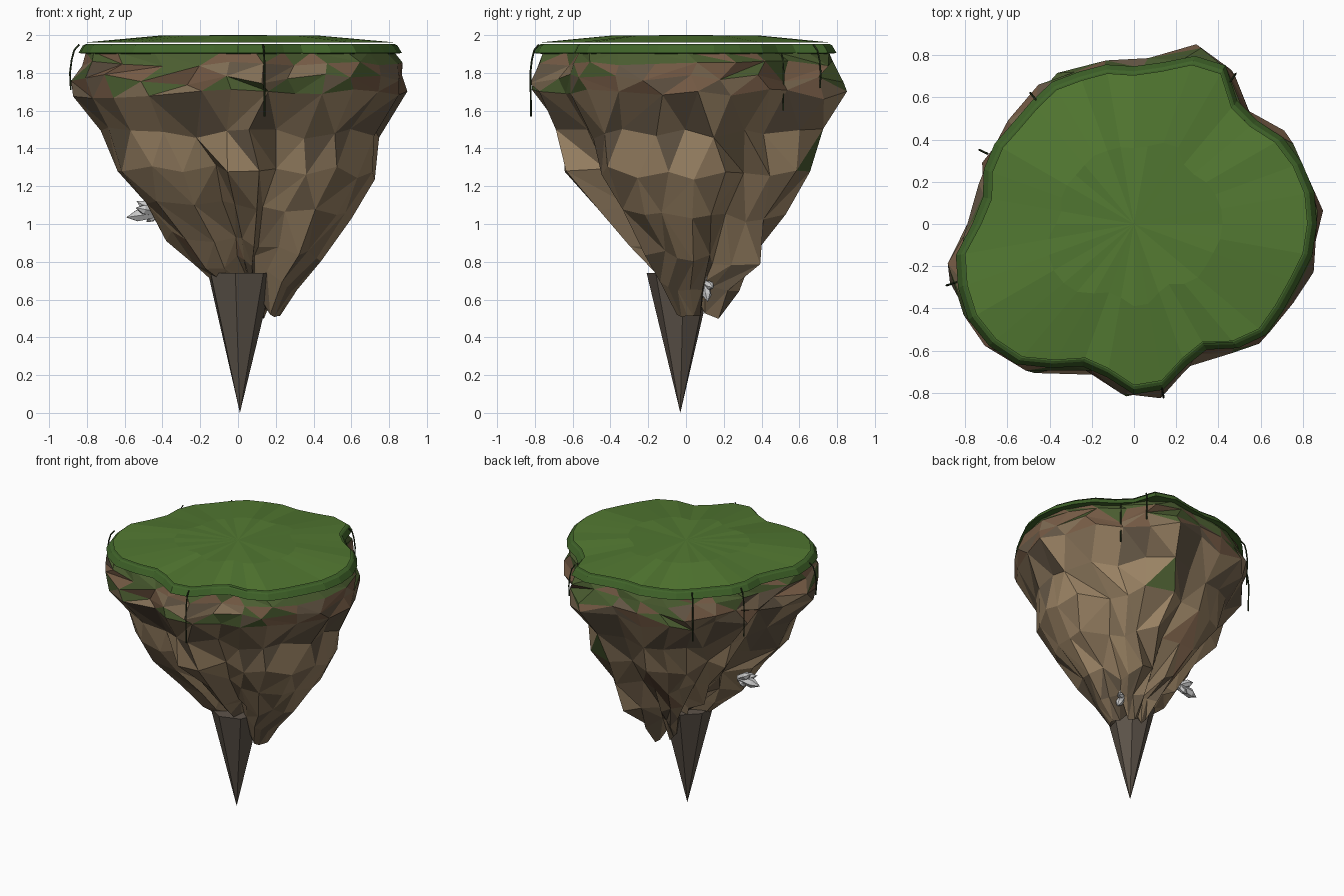
import bpy, bmesh, math, random
from mathutils import Vector

if "Cube" in bpy.data.objects:
    bpy.data.objects.remove(bpy.data.objects["Cube"])

random.seed(4)

# Island outline: radius every 10 degrees, counter-clockwise from +x
OUTLINE = [.84, .84, .82, .79, .735, .735, .84, .82, .75, .72, .74, .74,
           .75, .73, .72, .735, .73, .70, .74, .83, .86, .88, .87, .84,
           .76, .69, .71, .78, .77, .69, .66, .74, .79, .79, .80, .83]


def radius(a):
    t = (a / math.tau * 36) % 36
    i = int(t)
    return OUTLINE[i % 36] * (1 - t + i) + OUTLINE[(i + 1) % 36] * (t - i)


def bump(a, centre, width):
    d = (math.degrees(a) - centre + 180) % 360 - 180
    return math.exp(-(d / width) ** 2)


def material(name, rgb):
    m = bpy.data.materials.new(name)
    m.diffuse_color = (*rgb, 1)
    m.use_nodes = True
    m.node_tree.nodes["Principled BSDF"].inputs["Base Color"].default_value = m.diffuse_color
    return m


GRASS = material("grass", (.08, .18, .03))
GRASS2 = material("grass_light", (.09, .20, .033))
EDGE = material("grass_edge", (.05, .125, .022))
TAN = material("rock_tan", (.33, .23, .13))
BROWN = material("rock_brown", (.22, .155, .09))
DARK = material("rock_dark", (.13, .095, .06))
RUST = material("rock_rust", (.18, .105, .06))
MOSS = material("moss", (.07, .11, .03))
STONE = material("spike_stone", (.11, .088, .068))
VINE = material("vine", (.02, .035, .012))


def finish(name, bm, mats=()):
    bmesh.ops.recalc_face_normals(bm, faces=bm.faces)
    me = bpy.data.meshes.new(name)
    bm.to_mesh(me)
    bm.free()
    for m in mats:
        me.materials.append(m)
    ob = bpy.data.objects.new(name, me)
    bpy.context.collection.objects.link(ob)
    return ob


def fan(bm, ring, point):
    v = bm.verts.new(point)
    for i in range(len(ring)):
        bm.faces.new((ring[i], ring[(i + 1) % len(ring)], v))


def bridge(bm, a, b, split=False):
    n = len(a)
    for i in range(n):
        j = (i + 1) % n
        if not split:
            bm.faces.new((a[i], a[j], b[j], b[i]))
        elif random.random() < .5:
            bm.faces.new((a[i], a[j], b[j]))
            bm.faces.new((a[i], b[j], b[i]))
        else:
            bm.faces.new((a[i], a[j], b[i]))
            bm.faces.new((a[j], b[j], b[i]))


def outline_ring(bm, z, scale, grow=0):
    ring = []
    for i in range(36):
        a = math.radians(10 * i)
        r = radius(a) * scale + grow
        ring.append(bm.verts.new((r * math.cos(a), r * math.sin(a), z)))
    return ring


# Grass cap: shallow dome
bm = bmesh.new()
low, mid = outline_ring(bm, 1.962, .98), outline_ring(bm, 1.998, .5)
bridge(bm, low, mid)
fan(bm, mid, (0, 0, 2))
bm.faces.new(low)
for f in bm.faces:
    f.material_index = int(random.random() < .35)
finish("grass_top", bm, (GRASS, GRASS2))

# Grass skirt: flared rim band beneath the cap
bm = bmesh.new()
rings = [outline_ring(bm, 1.952, .98, .006), outline_ring(bm, 1.945, 1, .004),
         outline_ring(bm, 1.905, 1, .028), outline_ring(bm, 1.90, .97)]
for a, b in zip(rings, rings[1:]):
    bridge(bm, a, b)
bm.faces.new(rings[0])
bm.faces.new(rings[-1])
finish("grass_skirt", bm, (EDGE,))

# Rock body: jittered lofted rings (height, scale, lobe sharpness)
LEVELS = [(1.91, .985, 1), (1.85, 1.03, 1), (1.765, 1.055, 1), (1.69, 1.045, 1),
          (1.48, .87, 1.2), (1.28, .81, 1.5), (1.08, .66, 1.8),
          (.87, .46, 2.1), (.71, .31, 2.4), (.57, .17, 2.5)]
VALLEYS = [32, 88, 140, 176, 252, 290]      # erosion gullies, degrees
# Local bulges: (ring, direction in degrees, width, amount)
BULGES = [(2, 72, 14, .05), (3, 72, 14, .05), (4, 75, 25, .05), (5, 75, 30, .06),
          (5, 270, 14, .10), (6, 270, 14, .03), (5, 200, 20, -.06), (6, 200, 20, -.05),
          (5, 150, 20, .04), (7, 0, 25, -.03), (8, 0, 25, -.03)]
N = 26
bm = bmesh.new()
rings = []
for k, (z, s, p) in enumerate(LEVELS):
    low = max(0, (1.5 - z) / .92)
    ring = []
    for i in range(N):
        a = (i + .25 * (k % 2)) / N * math.tau
        j = min(1, k / 2)
        a += random.uniform(-.05, .05) * j
        gully = max(bump(a, v, 10) for v in VALLEYS)
        r = .78 * s * (radius(a) / .78) ** p * (1 + random.uniform(-.03, .03) * j)
        r *= 1 - .42 * min(1, low * 1.3) * gully
        r += sum(h * bump(a, c, w) for lv, c, w, h in BULGES if lv == k)
        zz = z + random.uniform(-.03, .03) * j - .09 * low * math.cos(a - .7)
        if k > 7:
            zz += .08 * gully
        ring.append(bm.verts.new((r * math.cos(a) + .06 * low,
                                  r * math.sin(a) + .03 * low, zz)))
    rings.append(ring)
for a, b in zip(rings, rings[1:]):
    bridge(bm, a, b, True)
fan(bm, rings[-1], (.04, .0, .72))
fan(bm, rings[0], (0, 0, 1.91))
for f in bm.faces:
    z, u = f.calc_center_median().z, random.random()
    if z > 1.85:
        f.material_index = 4 if u < .75 else 3
    elif z > 1.65:
        f.material_index = 3 if u < .4 else 4 if u < .58 else 2 if u < .75 else 1
    elif z > 1.35:
        f.material_index = 4 if u < .05 else 2 if u < .3 else 1 if u < .7 else 0
    elif z > .8:
        f.material_index = 0 if u < .5 else 3 if u > .95 else 1
    else:
        f.material_index = 1 if u < .7 else 2
finish("rock_body", bm, (TAN, BROWN, DARK, RUST, MOSS))

# Spike hanging under the rock
bm = bmesh.new()
ring = []
for i in range(7):
    a = math.tau * (i + .1) / 7
    ring.append(bm.verts.new((.01 + .18 * math.cos(a), -.03 + .18 * math.sin(a), .74)))
fan(bm, ring, (.01, -.03, 0))
bm.faces.new(ring)
finish("bottom_spike", bm, (STONE,))


# Crystals: hexagonal prisms with pointed tips
def crystal(name, base, direction, length, r):
    bm = bmesh.new()
    rings = [[bm.verts.new((w * r * math.cos(i * math.tau / 6),
                            w * r * math.sin(i * math.tau / 6), h * length))
              for i in range(6)] for h, w in ((0, .8), (.65, 1))]
    bridge(bm, *rings)
    bm.faces.new(rings[0])
    fan(bm, rings[1], (0, 0, length))
    ob = finish(name, bm)
    ob.location = base
    ob.rotation_euler = Vector(direction).to_track_quat('Z', 'Y').to_euler()


SHARDS = [((-1, -.05, -.15), .17, .034), ((-1, .2, .55), .13, .028),
          ((-.9, -.4, .2), .13, .028), ((-.6, .2, -.5), .08, .022)]
for i, (d, length, r) in enumerate(SHARDS):
    crystal(f"side_crystal_{i}", (-.425, -.03, 1.06), d, length, r)
SHARDS = [((.6, .15, -1), .12, .026), ((.5, -.1, .8), .10, .024), ((.8, .5, -.3), .09, .022)]
for i, (d, length, r) in enumerate(SHARDS):
    crystal(f"lower_crystal_{i}", (.185, .10, .69), d, length, r)

# Hanging vines: (x, y, bottom height)
for i, (x, y, z) in enumerate([(.14, -.82, 1.57), (-.885, -.29, 1.71), (-.73, .35, 1.6),
                               (-.49, .62, 1.6), (.48, .71, 1.72), (.55, .515, 1.6)]):
    cu = bpy.data.curves.new(f"vine_{i}", 'CURVE')
    cu.dimensions = '3D'
    cu.bevel_depth = .005
    cu.bevel_resolution = 0
    sp = cu.splines.new('POLY')
    path = [(.95, 1.95), (.98, 1.92), (.995, 1.87), (1.005, 1.8), (1, z)]
    sp.points.add(len(path) - 1)
    for pt, (s, h) in zip(sp.points, path):
        pt.co = (x * s, y * s, h, 1)
    cu.materials.append(VINE)
    bpy.context.collection.objects.link(bpy.data.objects.new(f"vine_{i}", cu))
